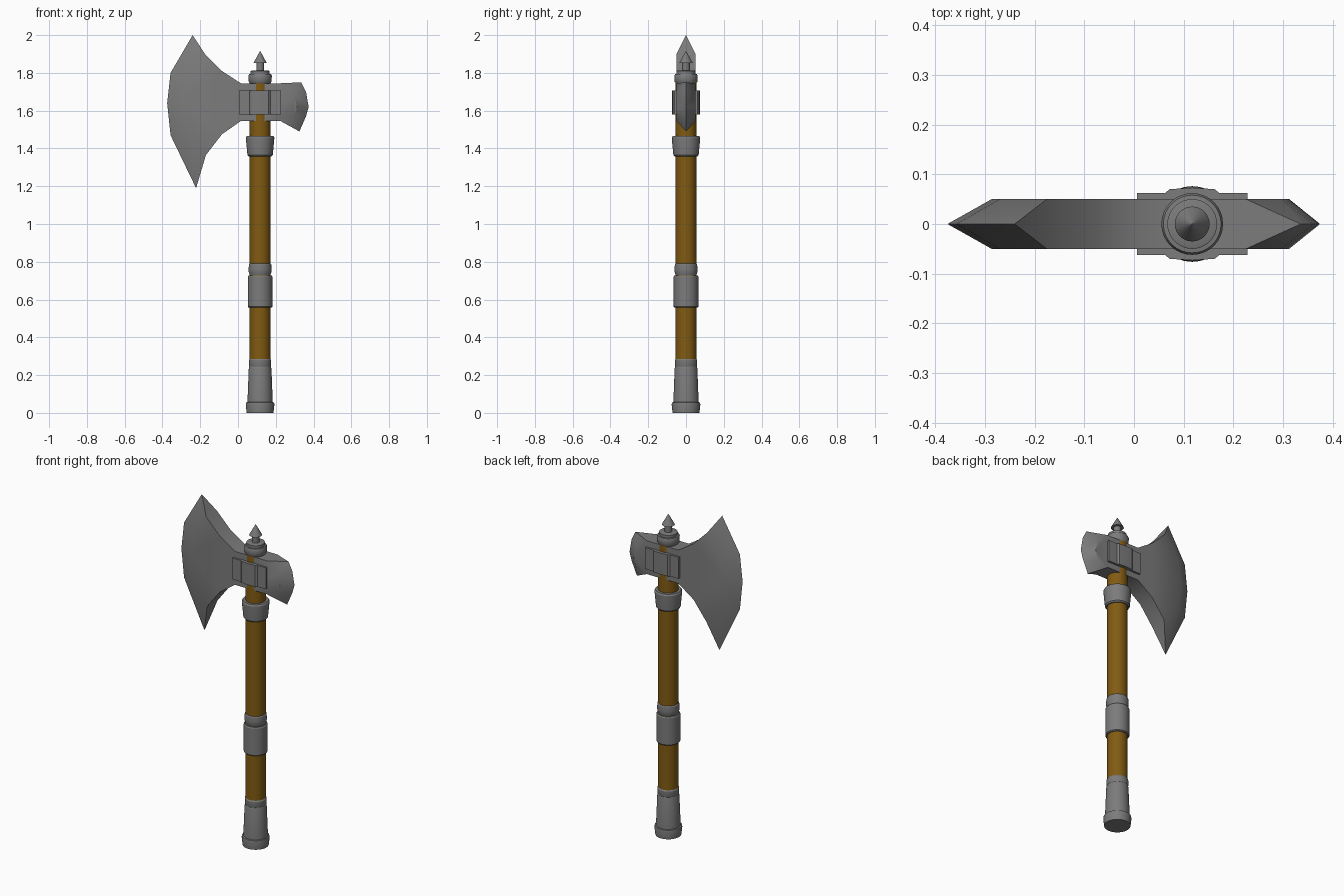
import bpy, bmesh, math

if "Cube" in bpy.data.objects:
    bpy.data.objects.remove(bpy.data.objects["Cube"])

CX = 0.117   # handle axis


def material(name, rgb):
    m = bpy.data.materials.new(name)
    m.diffuse_color = (*rgb, 1)
    m.use_nodes = True
    m.node_tree.nodes["Principled BSDF"].inputs["Base Color"].default_value = m.diffuse_color
    return m


STEEL = material("grey steel", (0.20, 0.20, 0.20))
WOOD = material("brown wood", (0.22, 0.105, 0.006))


def finish(name, bm, mat, angle=30):
    bmesh.ops.remove_doubles(bm, verts=bm.verts, dist=1e-5)
    bmesh.ops.recalc_face_normals(bm, faces=bm.faces)
    me = bpy.data.meshes.new(name)
    bm.to_mesh(me)
    bm.free()
    me.materials.append(mat)
    ob = bpy.data.objects.new(name, me)
    bpy.context.collection.objects.link(ob)
    bpy.ops.object.select_all(action='DESELECT')
    ob.select_set(True)
    bpy.context.view_layer.objects.active = ob
    bpy.ops.object.shade_smooth_by_angle(angle=math.radians(angle))
    return ob


def turned(name, profile, mat, n=32):
    """Lathe a (radius, z) profile around the handle axis, with closed ends."""
    bm = bmesh.new()
    rings = [[bm.verts.new((CX + r * math.cos(2 * math.pi * i / n),
                            r * math.sin(2 * math.pi * i / n), z)) for i in range(n)]
             for r, z in profile]
    for a, b in zip(rings, rings[1:]):
        for i in range(n):
            j = (i + 1) % n
            bm.faces.new((a[i], a[j], b[j], b[i]))
    bm.faces.new(rings[0])
    bm.faces.new(rings[-1])
    return finish(name, bm, mat)


def axe_blade(name, upper, lower, edge, ridge, t=0.05):
    """Flat cheeks between upper and lower outlines, beveled from ridge to edge.
    upper/lower run from the handle outwards; edge runs tip to tip."""
    bm = bmesh.new()
    for s in (-1, 1):
        def v(p, y=t):
            return bm.verts.new((p[0], s * y, p[1]))
        # flat cheek
        bm.faces.new([v(p) for p in upper + ridge + lower[::-1]])
        # bevel from cheek to cutting edge
        inner = [upper[-1]] + ridge + [lower[-1]]
        for i in range(len(ridge) - 1):
            bm.faces.new((v(ridge[i]), v(ridge[i + 1]), v(edge[i + 2], 0), v(edge[i + 1], 0)))
        for e0, e1, r, u in ((edge[0], edge[1], ridge[0], upper[-1]),
                             (edge[-1], edge[-2], ridge[-1], lower[-1])):
            bm.faces.new((v(e0, 0), v(r), v(u)))
            bm.faces.new((v(e0, 0), v(e1, 0), v(r)))
    # top and bottom walls, closing at the pointed tips
    for chain, tip in ((upper, edge[0]), (lower, edge[-1])):
        for a, b in zip(chain, chain[1:]):
            bm.faces.new([bm.verts.new((p[0], y, p[1]))
                          for p, y in ((a, -t), (b, -t), (b, t), (a, t))])
        p = chain[-1]
        bm.faces.new([bm.verts.new(c) for c in
                      ((p[0], -t, p[1]), (tip[0], 0, tip[1]), (p[0], t, p[1]))])
    return finish(name, bm, STEEL, 35)


# Wooden shaft
turned("shaft", [(0.055, 0.02), (0.055, 1.76)], WOOD)

# Metal fittings along the shaft
turned("pommel", [(0.071, 0), (0.076, 0.045), (0.074, 0.055), (0.067, 0.057),
                  (0.060, 0.235), (0.057, 0.245)], STEEL)
turned("pommel_ring", [(0.057, 0.245), (0.059, 0.25), (0.059, 0.28), (0.055, 0.286)], STEEL)
turned("grip_sleeve", [(0.061, 0.557), (0.065, 0.562), (0.065, 0.722), (0.061, 0.728)], STEEL)
turned("grip_ring", [(0.055, 0.73), (0.060, 0.745), (0.061, 0.762), (0.059, 0.785),
                     (0.055, 0.79)], STEEL)
turned("neck_collar", [(0.061, 1.358), (0.067, 1.365), (0.075, 1.45), (0.075, 1.458),
                       (0.070, 1.466), (0.056, 1.466)], STEEL)
turned("top_cap", [(0.055, 1.745), (0.061, 1.755), (0.062, 1.785), (0.058, 1.793),
                   (0.050, 1.794), (0.050, 1.81), (0.045, 1.812)], STEEL)
turned("spike", [(0.020, 1.80), (0.020, 1.853), (0.035, 1.853), (0.001, 1.915)], STEEL)

# Large blade on the left, small blade on the right
axe_blade("large_blade",
          upper=[(CX, 1.745), (0.015, 1.745), (-0.085, 1.81), (-0.175, 1.90)],
          lower=[(CX, 1.545), (0.015, 1.545), (-0.085, 1.475), (-0.17, 1.365)],
          edge=[(-0.24, 2.0), (-0.357, 1.80), (-0.375, 1.64), (-0.357, 1.47), (-0.222, 1.19)],
          ridge=[(-0.27, 1.775), (-0.286, 1.64), (-0.27, 1.49)])
axe_blade("small_blade",
          upper=[(CX, 1.745), (0.225, 1.745)],
          lower=[(CX, 1.545), (0.225, 1.545)],
          edge=[(0.335, 1.75), (0.36, 1.70), (0.374, 1.62), (0.36, 1.57), (0.325, 1.49)],
          ridge=[(0.295, 1.69), (0.312, 1.62), (0.295, 1.57)])

# Strap plates clamping the head, bulging round the shaft
outline = [(-0.111, 0.062), (-0.055, 0.062), (-0.045, 0.070), (0, 0.073)]
outline += [(-x, y) for x, y in outline[-2::-1]]
for label, s in (("front", -1), ("back", 1)):
    bm = bmesh.new()
    pts = outline + [(0.111, 0.03), (-0.111, 0.03)]
    face = bm.faces.new([bm.verts.new((CX + x, s * y, 1.58)) for x, y in pts])
    up = bmesh.ops.extrude_face_region(bm, geom=[face])["geom"]
    bmesh.ops.translate(bm, vec=(0, 0, 0.128),
                        verts=[g for g in up if isinstance(g, bmesh.types.BMVert)])
    finish(label + "_strap", bm, STEEL)
